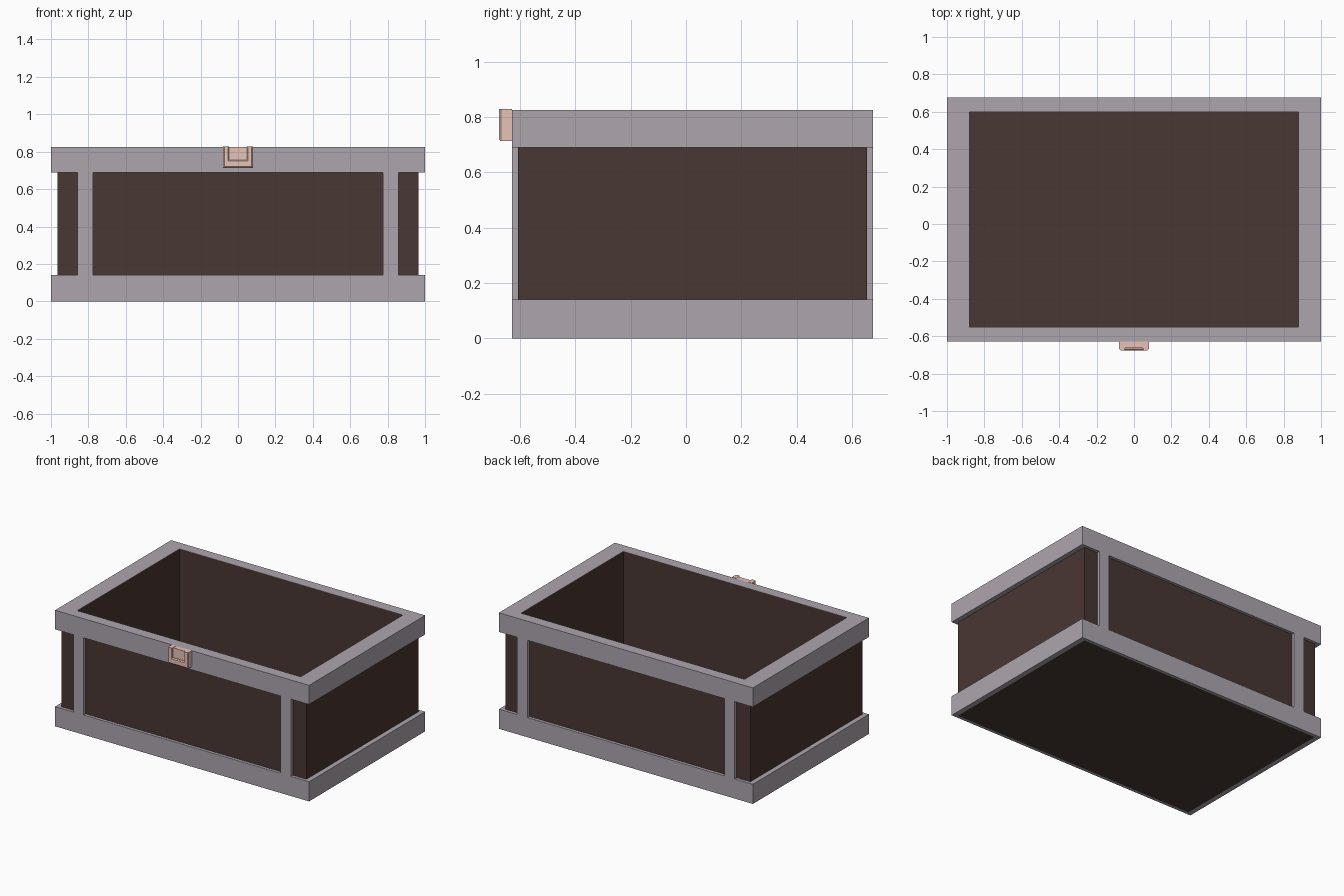
import bpy, bmesh

if "Cube" in bpy.data.objects:
    bpy.data.objects.remove(bpy.data.objects["Cube"])

CY = 0.0235  # the box sits slightly back so the latch fits within the depth


def material(name, rgb):
    m = bpy.data.materials.new(name)
    m.diffuse_color = (*rgb, 1)
    m.use_nodes = True
    m.node_tree.nodes["Principled BSDF"].inputs["Base Color"].default_value = m.diffuse_color
    return m


WOOD = material("dark_wood", (0.066, 0.038, 0.033))
IRON = material("grey_metal", (0.42, 0.38, 0.42))
BRASS = material("pale_copper", (0.80, 0.55, 0.47))


def finish(name, bm, mat):
    bmesh.ops.recalc_face_normals(bm, faces=bm.faces)
    me = bpy.data.meshes.new(name)
    bm.to_mesh(me)
    bm.free()
    ob = bpy.data.objects.new(name, me)
    bpy.context.collection.objects.link(ob)
    me.materials.append(mat)
    return ob


def rect_loft(name, rings, mat, closed):
    """Loft rectangles (half x, half y, z); closed joins last to first, else caps."""
    bm = bmesh.new()
    loops = [[bm.verts.new((sx * hx, CY + sy * hy, z))
              for sx, sy in ((-1, -1), (1, -1), (1, 1), (-1, 1))]
             for hx, hy, z in rings]
    pairs = list(zip(loops, loops[1:]))
    if closed:
        pairs.append((loops[-1], loops[0]))
    else:
        bm.faces.new(loops[0])
        bm.faces.new(loops[-1])
    for a, b in pairs:
        for i in range(4):
            j = (i + 1) % 4
            bm.faces.new((a[i], a[j], b[j], b[i]))
    return finish(name, bm, mat)


def box(name, x0, x1, y0, y1, z0, z1, mat):
    bm = bmesh.new()
    bmesh.ops.create_cube(bm, size=1)
    for v in bm.verts:
        v.co.x = (x0, x1)[v.co.x > 0]
        v.co.y = (y0, y1)[v.co.y > 0]
        v.co.z = (z0, z1)[v.co.z > 0]
    return finish(name, bm, mat)


BX, BY = 0.965, 0.631    # wooden body
OX, OY = 1.0, 0.6525     # metal bands
IX, IY = 0.88, 0.575     # opening

# open wooden tub, its underside flush with the bottom band
rect_loft("wooden_body", [(BX, BY, 0.0), (BX, BY, 0.824), (IX, IY, 0.824),
                          (IX, IY, 0.02)], WOOD, False)

# bottom band
rect_loft("bottom_band", [(OX, OY, 0), (OX, OY, 0.14), (BX, BY, 0.14),
                          (BX, BY, 0)], IRON, True)

# top band with the flat rim lapping over the wall tops
rect_loft("top_band", [(OX, OY, 0.69), (OX, OY, 0.826), (IX, IY, 0.826),
                       (IX, IY, 0.824), (BX, BY, 0.824), (BX, BY, 0.69)],
          IRON, True)

# upright straps, front and back
for side, sy in (("front", -1), ("back", 1)):
    for hand, sx in (("left", -1), ("right", 1)):
        xs = sorted((sx * 0.775, sx * 0.857))
        ys = sorted((CY + sy * BY, CY + sy * OY))
        box(f"{side}_{hand}_strap", *xs, *ys, 0.14, 0.69, IRON)

# latch: flat plate with a raised, bevelled U-shaped surround open at the top
FY = CY - OY
box("latch_plate", -0.05, 0.05, FY - 0.033, FY, 0.75, 0.826, BRASS)
bm = bmesh.new()
outline = [(-0.079, 0.828), (-0.079, 0.714), (0.079, 0.714), (0.079, 0.828),
           (0.047, 0.828), (0.047, 0.757), (-0.047, 0.757), (-0.047, 0.828)]
face = bm.faces.new([bm.verts.new((x, FY, z)) for x, z in outline])
ext = bmesh.ops.extrude_face_region(bm, geom=[face], use_keep_orig=True)
for v in ext["geom"]:
    if isinstance(v, bmesh.types.BMVert):
        v.co.y -= 0.046
rim = [e for e in bm.edges if all(v.co.y < FY - 0.04 for v in e.verts)
       and not all(v.co.z > 0.82 for v in e.verts)]
bmesh.ops.recalc_face_normals(bm, faces=bm.faces)
bmesh.ops.bevel(bm, geom=rim, offset=0.006, segments=1, affect='EDGES')
finish("latch_surround", bm, BRASS)
